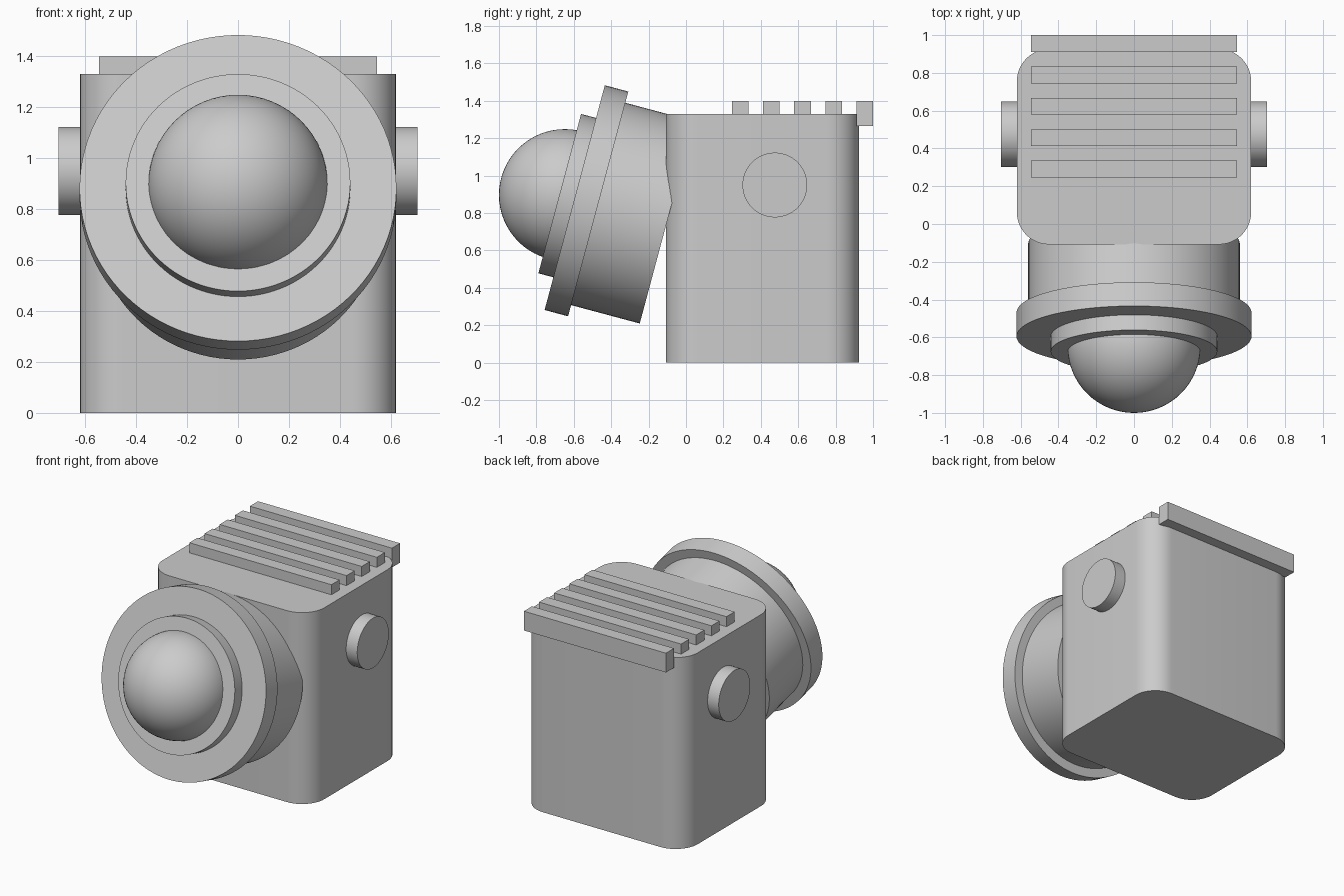
import bpy, bmesh, math
from mathutils import Matrix, Vector

cube = bpy.data.objects.get("Cube")
if cube:
    bpy.data.objects.remove(cube, do_unlink=True)

GREY = (0.6, 0.6, 0.6, 1)
mat = bpy.data.materials.new("plain grey")
mat.use_nodes = True
mat.diffuse_color = GREY
mat.node_tree.nodes["Principled BSDF"].inputs["Base Color"].default_value = GREY


def finish(name, bm, smooth=True):
    mesh = bpy.data.meshes.new(name)
    bmesh.ops.recalc_face_normals(bm, faces=bm.faces)
    bm.to_mesh(mesh)
    bm.free()
    obj = bpy.data.objects.new(name, mesh)
    bpy.context.collection.objects.link(obj)
    mesh.materials.append(mat)
    if smooth:
        bpy.ops.object.select_all(action="DESELECT")
        obj.select_set(True)
        bpy.context.view_layer.objects.active = obj
        bpy.ops.object.shade_smooth_by_angle(angle=math.radians(30))
    return obj


def box(name, low, high, corner=0):
    low, high = Vector(low), Vector(high)
    bm = bmesh.new()
    bmesh.ops.create_cube(bm, size=1, matrix=Matrix.Translation((low + high) / 2)
                          @ Matrix.Diagonal((high - low).to_4d()))
    if corner:
        upright = [e for e in bm.edges
                   if abs(e.verts[0].co.z - e.verts[1].co.z) > 0.1]
        bmesh.ops.bevel(bm, geom=upright, offset=corner, segments=12,
                        profile=0.5, affect="EDGES")
    return finish(name, bm, smooth=corner > 0)


def disc(name, start, end, radius):
    """Closed cylinder between two points."""
    start, end = Vector(start), Vector(end)
    axis = end - start
    bm = bmesh.new()
    bmesh.ops.create_cone(bm, cap_ends=True, segments=96, radius1=radius,
                          radius2=radius, depth=axis.length,
                          matrix=Matrix.Translation((start + end) / 2)
                          @ axis.to_track_quat("Z", "Y").to_matrix().to_4x4())
    return finish(name, bm)


# Body with rounded upright corners
box("body", (-0.62, -0.108, 0), (0.62, 0.926, 1.33), corner=0.17)

# Tilted lens housing, stacked along one axis
tilt = math.radians(15)
face = Vector((0, -0.595, 0.8825))
back = Vector((0, math.cos(tilt), -math.sin(tilt)))
disc("lens_barrel", face + back * 0.06, face + back * 0.51, 0.56)
disc("lens_flange", face, face + back * 0.13, 0.622)
disc("lens_ring", face - back * 0.083, face + back * 0.06, 0.441)

# Domed lens
bm = bmesh.new()
bmesh.ops.create_uvsphere(bm, u_segments=64, v_segments=32, radius=0.352,
                          matrix=Matrix.Translation(face - back * 0.055))
finish("lens_dome", bm)

# Side knobs
for side, name in ((1, "left_knob"), (-1, "right_knob")):
    disc(name, (side * 0.58, 0.475, 0.95), (side * 0.705, 0.475, 0.95), 0.173)

# Roof slats, the last one overhanging the back edge
for i in range(5):
    y = 0.246 + i * 0.1662
    last = i == 4
    box("back_slat" if last else f"roof_slat_{i + 1}",
        (-0.546, y, 1.266 if last else 1.32), (0.546, y + 0.089, 1.4))
